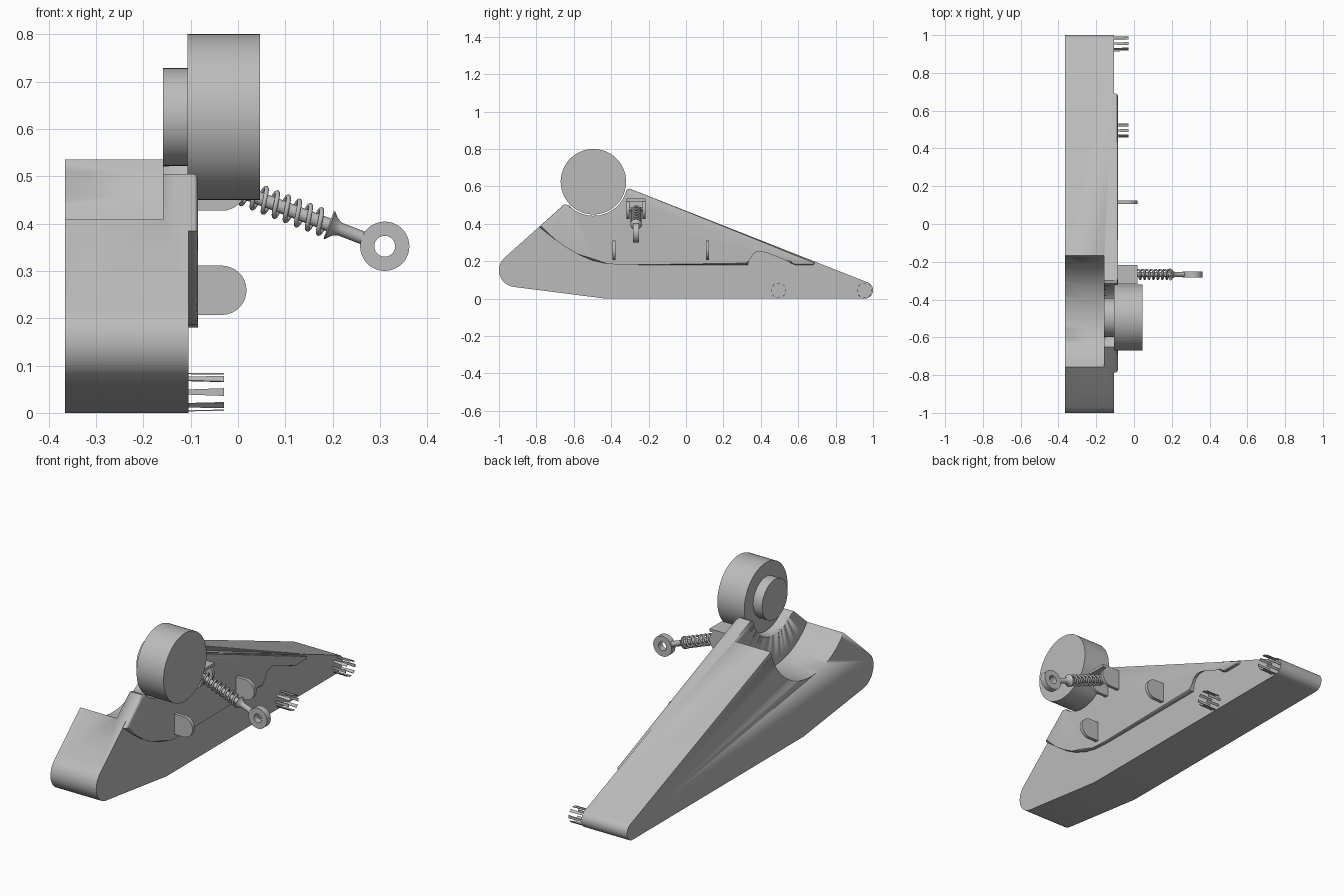
import bpy, bmesh
from math import sin, cos, pi, radians
from mathutils import Vector

old = bpy.data.objects.get("Cube")
if old:
    bpy.data.objects.remove(old, do_unlink=True)

grey = bpy.data.materials.new("plain grey")
grey.use_nodes = True
grey.diffuse_color = (0.5, 0.5, 0.5, 1)
grey.node_tree.nodes["Principled BSDF"].inputs["Base Color"].default_value = grey.diffuse_color


def finish(name, bm):
    bmesh.ops.recalc_face_normals(bm, faces=bm.faces)
    mesh = bpy.data.meshes.new(name)
    bm.to_mesh(mesh)
    bm.free()
    mesh.materials.append(grey)
    ob = bpy.data.objects.new(name, mesh)
    bpy.context.collection.objects.link(ob)
    bpy.ops.object.select_all(action='DESELECT')
    ob.select_set(True)
    bpy.context.view_layer.objects.active = ob
    bpy.ops.object.shade_smooth_by_angle(angle=radians(30))
    return ob


def arc(cx, cy, r, a, b, n=16):
    steps = [radians(a + (b - a) * i / n) for i in range(n + 1)]
    return [(cx + r * cos(t), cy + r * sin(t)) for t in steps]


def prism(name, pts, lo, hi, axis='x', round_edge=0):
    """Extrude a side outline along x, or a front outline along y."""
    place = (lambda p, d: (d, p[0], p[1])) if axis == 'x' else (lambda p, d: (p[0], d, p[1]))
    bm = bmesh.new()
    a = [bm.verts.new(place(p, lo)) for p in pts]
    b = [bm.verts.new(place(p, hi)) for p in pts]
    bm.faces.new(a)
    cap = bm.faces.new(b)
    for i in range(len(pts)):
        j = (i + 1) % len(pts)
        bm.faces.new((a[i], a[j], b[j], b[i]))
    if round_edge:
        bmesh.ops.bevel(bm, geom=list(cap.edges), offset=round_edge, segments=3,
                        profile=0.5, affect='EDGES')
    return finish(name, bm)


def lathe(name, profile, origin, axis, closed=False, steps=48):
    """Revolve (radius, distance) points about an axis through origin."""
    bm = bmesh.new()
    vs = [bm.verts.new((r, 0, t)) for r, t in profile]
    es = [bm.edges.new(p) for p in zip(vs, vs[1:])]
    if closed:
        es.append(bm.edges.new((vs[-1], vs[0])))
    bmesh.ops.spin(bm, geom=vs + es, cent=(0, 0, 0), axis=(0, 0, 1),
                   angle=2 * pi, steps=steps, use_merge=True)
    bmesh.ops.remove_doubles(bm, verts=bm.verts, dist=1e-5)
    turn = Vector((0, 0, 1)).rotation_difference(Vector(axis))
    for v in bm.verts:
        v.co = turn @ v.co + Vector(origin)
    return finish(name, bm)


def drum(name, r, lo, hi, y, z):
    return lathe(name, [(0, lo), (r, lo), (r, hi), (0, hi)], (0, y, z), (1, 0, 0), steps=72)


# Wedge body with a narrow saddle under the wheel
WY, WZ = -0.495, 0.625
LEFT, WALL, SIDE, FACE = -0.365, -0.158, -0.105, -0.085
crest = [(-0.285, 0.582), (-0.3, 0.588), (-0.315, 0.584)]
saddle = crest + arc(WY, WZ, 0.182, -15, -136, 24) + [(-0.65, 0.505)]
outline = (arc(0.955, 0.045, 0.045, -90, 68) + saddle
           + arc(-0.91, 0.152, 0.09, 131, 263) + [(-0.43, 0)])
body = prism("wedge_body", outline, LEFT, SIDE)

# Wide scoop cut through the thick part of the body
cutter = drum("scoop_cutter", 0.34, LEFT - 0.1, WALL, WY, WZ)
cutter.hide_render = True
mod = body.modifiers.new("scoop", 'BOOLEAN')
mod.operation = 'DIFFERENCE'
mod.solver = 'EXACT'
mod.object = cutter
bpy.ops.object.select_all(action='DESELECT')
bpy.context.view_layer.objects.active = body
body.select_set(True)
bpy.ops.object.modifier_apply(modifier=mod.name)
bpy.data.objects.remove(cutter, do_unlink=True)

# Raised side plate with a rounded rim
lower = [(-0.785, 0.384), (-0.7, 0.316), (-0.64, 0.273), (-0.58, 0.238), (-0.5, 0.204),
         (-0.42, 0.186), (-0.33, 0.18), (0.33, 0.18), (0.335, 0.215), (0.35, 0.245),
         (0.38, 0.262), (0.42, 0.26), (0.54, 0.213), (0.56, 0.19), (0.585, 0.18),
         (0.68, 0.18), (0.69, 0.191)]
prism("side_plate", lower + saddle, SIDE, FACE, round_edge=0.01)

# Wheel and hub
drum("wheel", 0.175, -0.107, 0.046, WY, WZ)
drum("wheel_hub", 0.103, WALL, -0.107, WY, WZ)


# Round-ended tabs and the bracket for the strut
def tab(name, y, z, thick):
    pts = [(FACE - 0.005, z - 0.052)] + arc(-0.034, z, 0.052, -90, 90) + [(FACE - 0.005, z + 0.052)]
    return prism(name, pts, y - thick / 2, y + thick / 2, 'y')


tab("front_tab", -0.385, 0.259, 0.018)
tab("rear_tab", 0.115, 0.259, 0.018)
SY, SZ = -0.267, 0.479
for label, s in (("front", -1), ("rear", 1)):
    tab(f"bracket_{label}_cheek", SY + s * 0.043, SZ, 0.016)
prism("bracket_top", [(FACE - 0.005, 0.52), (0.018, 0.52), (0.018, 0.534), (FACE - 0.005, 0.534)],
      SY - 0.051, SY + 0.051, 'y')
lathe("bracket_pin", [(0, -0.04), (0.012, -0.04), (0.012, 0.04), (0, 0.04)],
      (-0.03, SY, SZ), (0, 1, 0), steps=24)

# Strut with a flared collar
start, end = Vector((-0.03, SY, 0.482)), Vector((0.31, SY, 0.352))
along = (end - start).normalized()
reach = (end - start).length
collar = reach * 0.66
lathe("strut", [(0, -0.01), (0.014, -0.01), (0.014, collar - 0.003), (0.031, collar - 0.003),
                (0.031, collar), (0.02, collar + 0.01), (0.014, collar + 0.022),
                (0.014, reach - 0.035), (0, reach - 0.035)], start, along, steps=24)

# Coil spring round the strut
side = Vector((0, 1, 0))
up = along.cross(side)
curve = bpy.data.curves.new("coil_spring", 'CURVE')
curve.dimensions = '3D'
curve.bevel_depth = 0.005
curve.bevel_resolution = 2
curve.use_fill_caps = True
line = curve.splines.new('POLY')
turns, per = 8, 20
line.points.add(turns * per)
for i, p in enumerate(line.points):
    t = 2 * pi * i / per
    f = i / (turns * per)
    co = start + along * (0.03 + f * (collar - 0.04)) + 0.025 * (side * cos(t) + up * sin(t))
    p.co = (*co, 1)
curve.materials.append(grey)
spring = bpy.data.objects.new("coil_spring", curve)
bpy.context.collection.objects.link(spring)
bpy.ops.object.select_all(action='DESELECT')
spring.select_set(True)
bpy.context.view_layer.objects.active = spring
bpy.ops.object.convert(target='MESH')
bpy.ops.object.shade_smooth_by_angle(angle=radians(50))

# Eyelet at the end of the strut
lathe("strut_eyelet", [(0.022, -0.016), (0.052, -0.016), (0.052, 0.016), (0.022, 0.016)],
      end, (0, 1, 0), closed=True)

# Rings of slim prongs
for label, y in (("middle", 0.495), ("rear", 0.955)):
    bm = bmesh.new()
    for k in range(8):
        mid = k * pi / 4
        rows = []
        for x, half in ((SIDE - 0.005, 0.13), (-0.03, 0.2)):
            rows.append([bm.verts.new((x, y + r * cos(mid + a), 0.044 + r * sin(mid + a)))
                         for r, a in ((0.041, -half), (0.041, half), (0.038, half), (0.038, -half))])
        a, b = rows
        bm.faces.new(a)
        bm.faces.new(b)
        for i in range(4):
            j = (i + 1) % 4
            bm.faces.new((a[i], a[j], b[j], b[i]))
    finish(f"{label}_prongs", bm)
